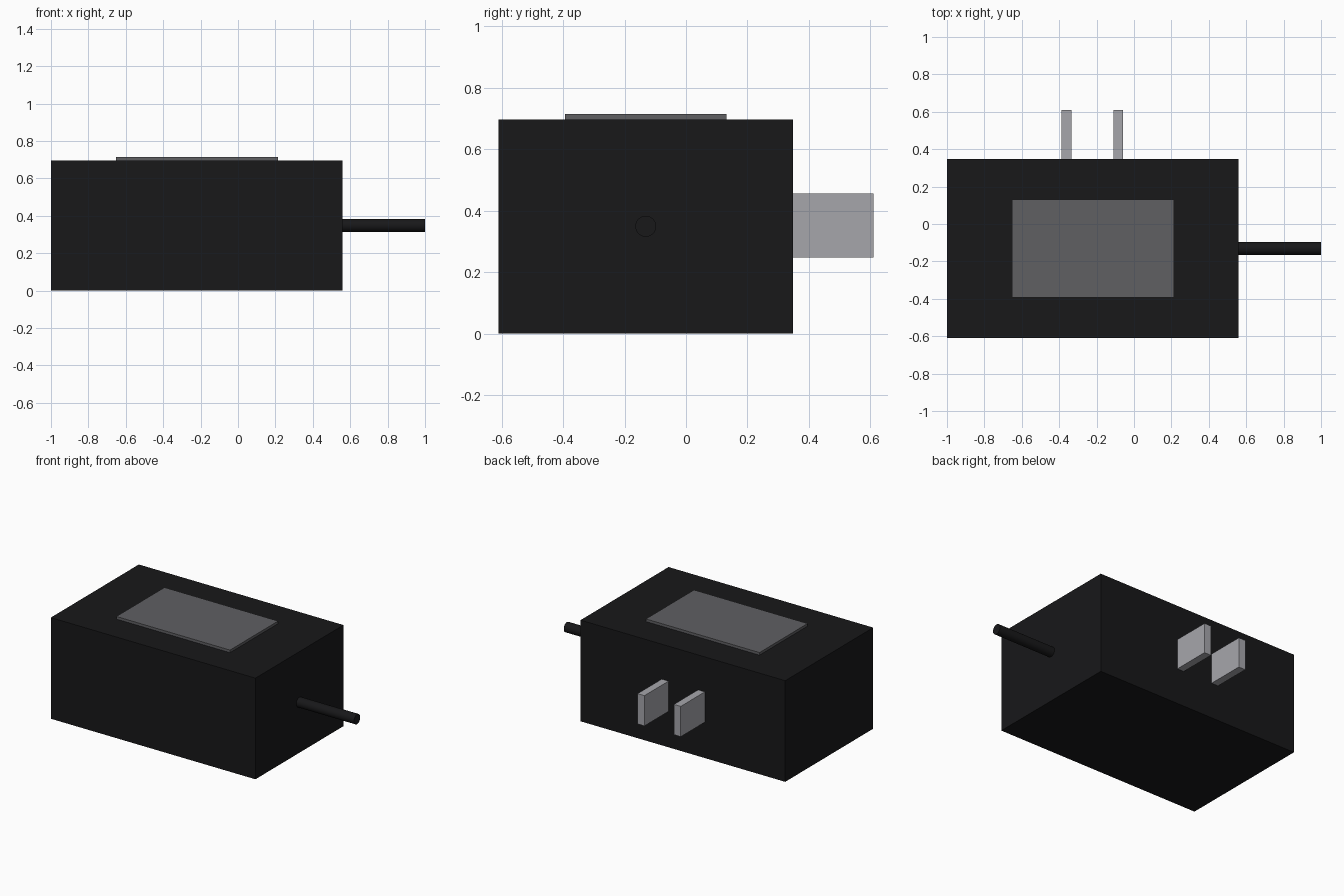
import bpy
from math import pi

if "Cube" in bpy.data.objects:
    bpy.data.objects.remove(bpy.data.objects["Cube"])


def material(name, color):
    m = bpy.data.materials.new(name)
    m.diffuse_color = (*color, 1)
    m.use_nodes = True
    m.node_tree.nodes["Principled BSDF"].inputs["Base Color"].default_value = m.diffuse_color
    return m


black = material("black_plastic", (0.009, 0.009, 0.01))
grey = material("label_grey", (0.115, 0.115, 0.124))
metal = material("prong_metal", (0.38, 0.38, 0.41))


def box(name, lo, hi, mat):
    center = [(a + b) / 2 for a, b in zip(lo, hi)]
    bpy.ops.mesh.primitive_cube_add(size=1, location=center)
    ob = bpy.context.object
    ob.name = name
    ob.scale = [b - a for a, b in zip(lo, hi)]
    bpy.ops.object.transform_apply(location=False, rotation=False, scale=True)
    ob.data.materials.append(mat)
    return ob


# Adapter housing and the raised label plate on top
box("housing", (-1, -0.61, 0), (0.56, 0.348, 0.697), black)
box("label_plate", (-0.652, -0.393, 0.697), (0.214, 0.131, 0.715), grey)

# Two flat plug prongs on the back
for side, x in (("left", -0.361), ("right", -0.084)):
    box(f"prong_{side}", (x - 0.026, 0.348, 0.247), (x + 0.026, 0.61, 0.456), metal)

# Cable stub leaving the right side
bpy.ops.mesh.primitive_cylinder_add(vertices=32, radius=0.034, depth=0.44,
                                    location=(0.78, -0.131, 0.349),
                                    rotation=(0, pi / 2, 0))
cable = bpy.context.object
cable.name = "cable"
cable.data.materials.append(black)
bpy.ops.object.shade_smooth_by_angle()
